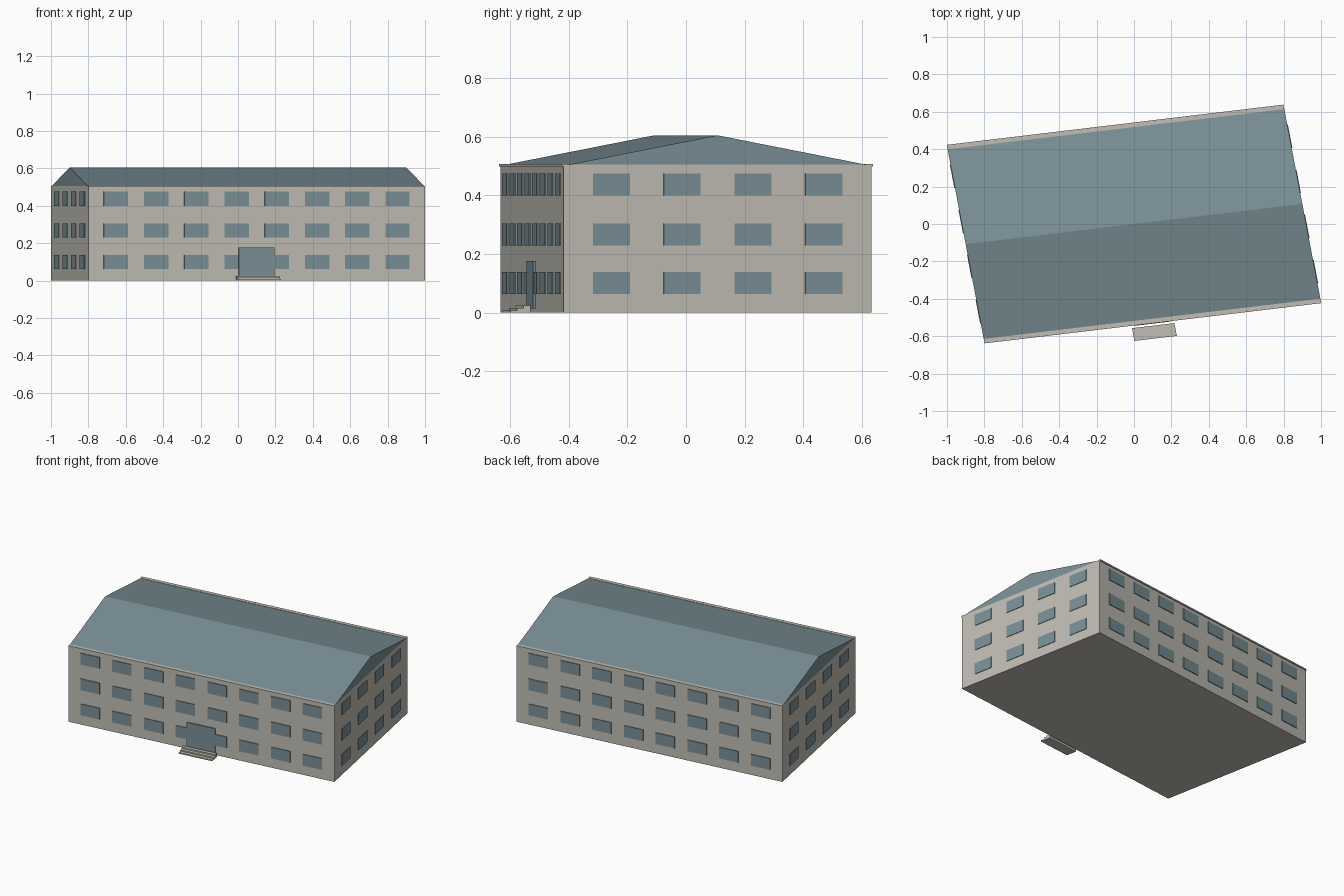
import bpy
import bmesh
from mathutils import Matrix, Vector

cube = bpy.data.objects.get("Cube")
if cube:
    bpy.data.objects.remove(cube, do_unlink=True)

# Skewed plan: s runs along the front (-1..1), t runs front to back (-1..1)
PLAN = Matrix(((0.9, -0.1, 0, 0),
               (0.1075, 0.525, 0, 0),
               (0, 0, 1, 0),
               (0, 0, 0, 1)))
EAVE, RIDGE = 0.505, 0.605


def material(name, color):
    mat = bpy.data.materials.new(name)
    mat.use_nodes = True
    mat.diffuse_color = color
    mat.node_tree.nodes["Principled BSDF"].inputs["Base Color"].default_value = color
    return mat


stone = material("warm grey stone", (0.527, 0.509, 0.456, 1))
slate = material("blue grey slate", (0.195, 0.279, 0.309, 1))


def add_box(bm, s, t, z):
    """Box spanning the (low, high) pairs s, t and z in plan coordinates."""
    size = Matrix.Diagonal((s[1] - s[0], t[1] - t[0], z[1] - z[0], 1))
    centre = Vector((sum(s) / 2, sum(t) / 2, sum(z) / 2))
    bmesh.ops.create_cube(bm, size=1, matrix=Matrix.Translation(centre) @ size)


def finish(bm, name, mat):
    bmesh.ops.transform(bm, matrix=PLAN, verts=bm.verts)
    bmesh.ops.recalc_face_normals(bm, faces=bm.faces)
    mesh = bpy.data.meshes.new(name)
    bm.to_mesh(mesh)
    bm.free()
    mesh.materials.append(mat)
    obj = bpy.data.objects.new(name, mesh)
    bpy.context.collection.objects.link(obj)


def boxes(name, mat, spans):
    bm = bmesh.new()
    for span in spans:
        add_box(bm, *span)
    finish(bm, name, mat)


# Main block
boxes("walls", stone, [((-1, 1), (-1, 1), (0, EAVE))])

# Gabled roof: triangle profile swept along the building
bm = bmesh.new()
profile = [bm.verts.new(p) for p in
           ((-1, -0.965, EAVE), (-1, 0.965, EAVE), (-1, 0, RIDGE))]
gable = bm.faces.new(profile)
swept = bmesh.ops.extrude_face_region(bm, geom=[gable], use_keep_orig=True)
moved = [v for v in swept["geom"] if isinstance(v, bmesh.types.BMVert)]
bmesh.ops.translate(bm, verts=moved, vec=(2, 0, 0))
finish(bm, "roof", slate)

# Narrow eaves strips along front and back
boxes("front_eave", stone, [((-1, 1), (-1.011, -0.965), (0.498, 0.507))])
boxes("back_eave", stone, [((-1, 1), (0.965, 1.011), (0.498, 0.507))])

# Three storeys of windows on every wall
floors = [(base, base + 0.075) for base in (0.063, 0.23, 0.4)]
long_spans = [(c - 0.072, c + 0.072) for c in (-0.837 + i * 0.239 for i in range(8))]
short_spans = [(c - 0.12, c + 0.12) for c in (-0.69 + i * 0.46 for i in range(4))]
for side, sign in (("front", -1), ("back", 1)):
    depth = tuple(sorted((sign * 0.995, sign * 1.009)))
    boxes(side + "_windows", slate, [(s, depth, z) for s in long_spans for z in floors])
for side, sign in (("right", -1), ("left", 1)):
    depth = tuple(sorted((sign * 0.997, sign * 1.004)))
    boxes(side + "_windows", slate, [(depth, t, z) for t in short_spans for z in floors])

# Entrance and its steps
boxes("front_door", slate, [((-0.108, 0.104), (-1.015, -0.995), (0.015, 0.177))])
boxes("entrance_steps", stone,
      [((-0.127, 0.125), (-1.165 + i * 0.042, -1.035), (i * 0.008, (i + 1) * 0.008))
       for i in range(3)])
